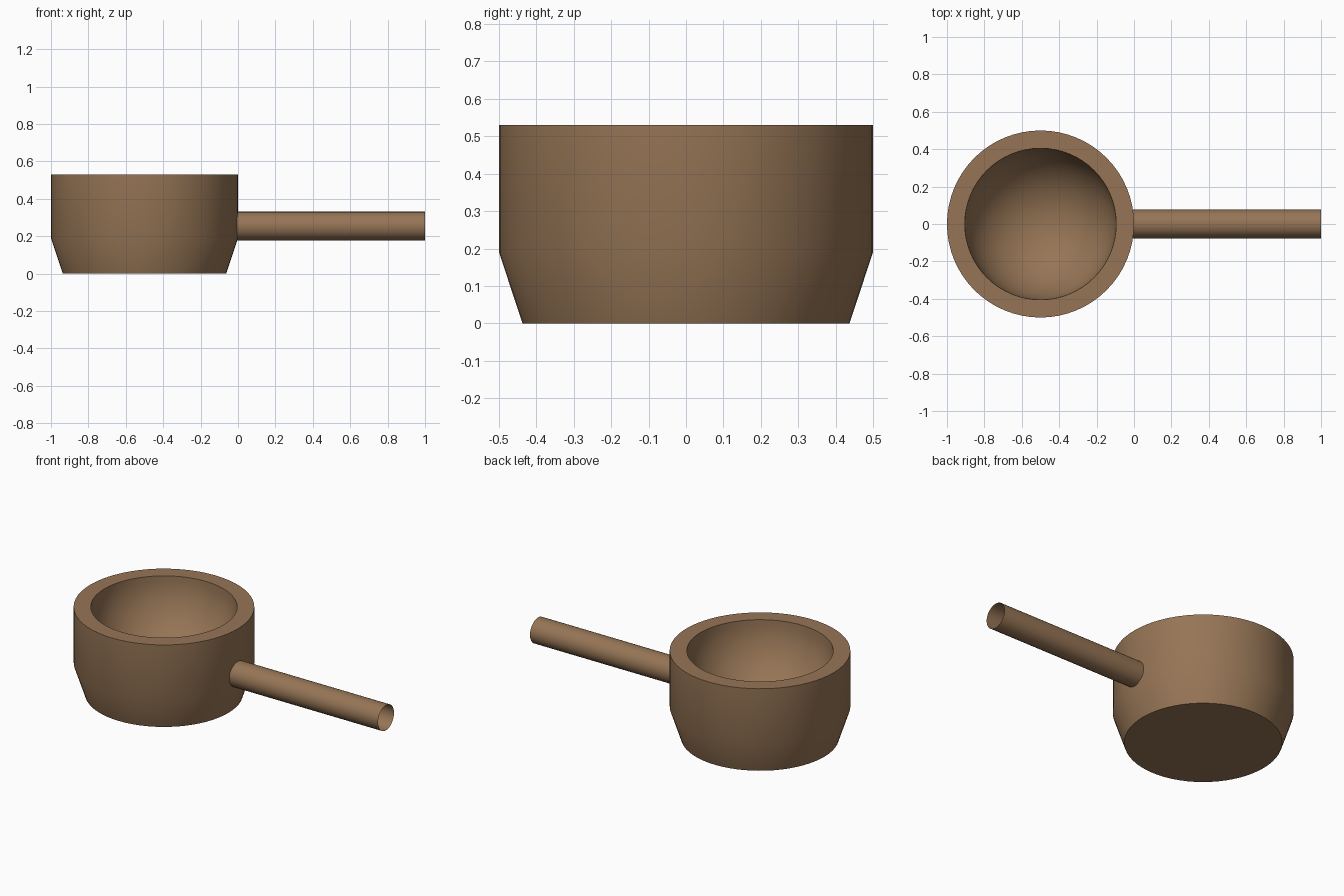
import bpy, bmesh, math
from mathutils import Matrix, Vector

cube = bpy.data.objects.get("Cube")
if cube:
    bpy.data.objects.remove(cube, do_unlink=True)

wood = bpy.data.materials.new("brown_wood")
wood.use_nodes = True
wood.diffuse_color = (0.305, 0.178, 0.092, 1)
wood.node_tree.nodes["Principled BSDF"].inputs["Base Color"].default_value = wood.diffuse_color


def add_part(name, bm, location):
    bmesh.ops.remove_doubles(bm, verts=bm.verts, dist=1e-5)
    mesh = bpy.data.meshes.new(name)
    bm.to_mesh(mesh)
    bm.free()
    mesh.materials.append(wood)
    obj = bpy.data.objects.new(name, mesh)
    obj.location = location
    bpy.context.collection.objects.link(obj)
    bpy.ops.object.select_all(action='DESELECT')
    obj.select_set(True)
    bpy.context.view_layer.objects.active = obj
    bpy.ops.object.shade_smooth_by_angle(angle=math.radians(30))
    return obj


# Bowl: chamfered outer wall, flat rim and a hemispherical hollow
RIM, INNER, STEPS = 0.53, 0.405, 16
profile = [(0, 0), (0.437, 0), (0.5, 0.19), (0.5, RIM)]
for i in range(STEPS + 1):
    a = math.pi / 2 * i / STEPS
    profile.append((INNER * math.cos(a), RIM - INNER * math.sin(a)))

bm = bmesh.new()
verts = [bm.verts.new((r, 0, z)) for r, z in profile]
edges = [bm.edges.new(pair) for pair in zip(verts, verts[1:])]
bmesh.ops.spin(bm, geom=verts + edges, cent=(0, 0, 0), axis=(0, 0, 1),
               angle=math.tau, steps=64, use_merge=True)
bmesh.ops.remove_doubles(bm, verts=bm.verts, dist=1e-5)
bmesh.ops.recalc_face_normals(bm, faces=bm.faces)
add_part("bowl", bm, (-0.5, 0, 0))

# Handle: thin open tube touching the bowl wall
START, END = -0.005, 1.0
bm = bmesh.new()
bmesh.ops.create_cone(bm, cap_ends=False, segments=32, radius1=0.077, radius2=0.077,
                      depth=END - START, matrix=Matrix.Rotation(math.pi / 2, 4, 'Y'))
# Keep the wall facing outward
bm.normal_update()
inward = [f for f in bm.faces if f.normal.dot(Vector((0, *f.calc_center_median().yz))) < 0]
bmesh.ops.reverse_faces(bm, faces=inward)
add_part("handle", bm, ((START + END) / 2, 0, 0.254))
